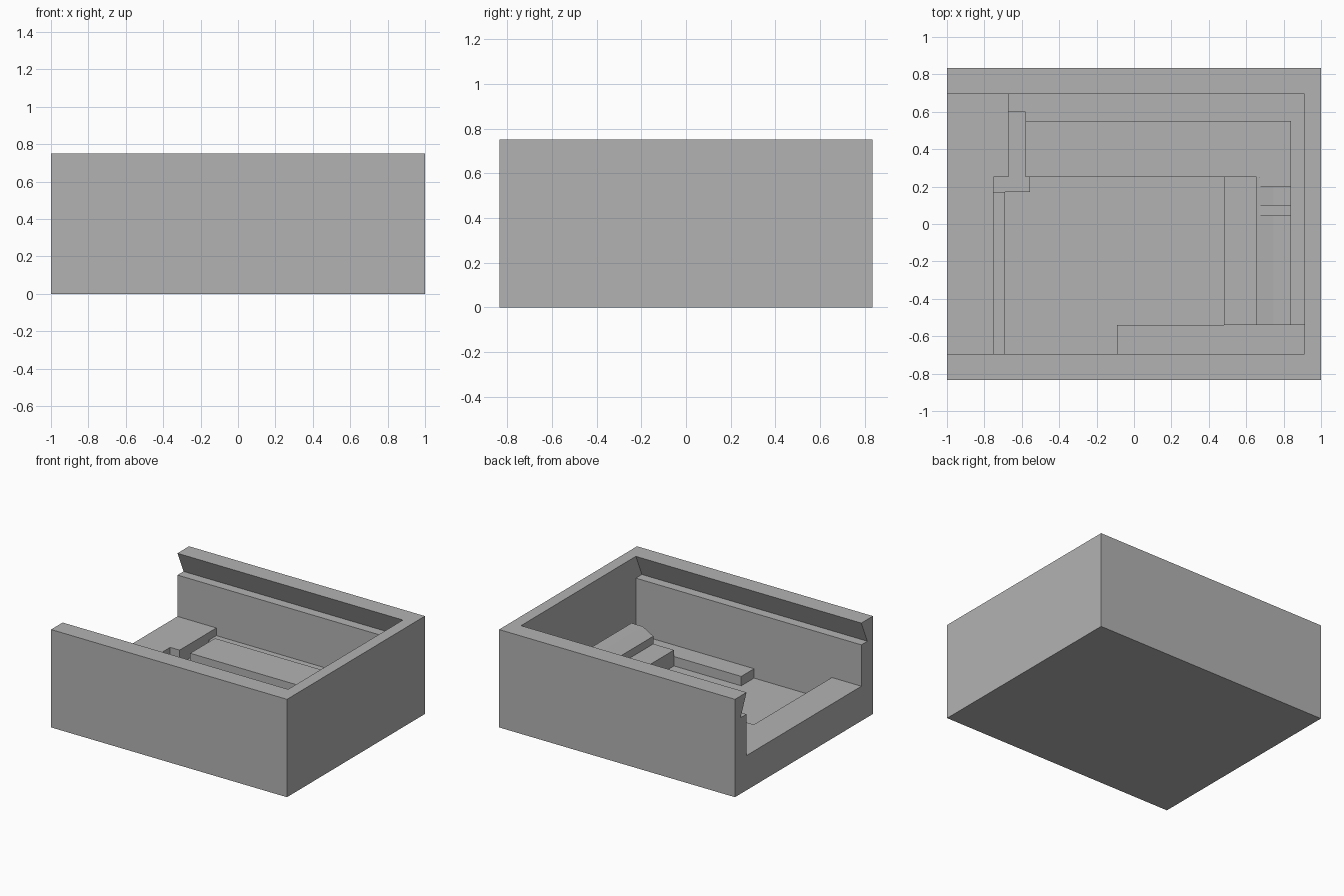
import bpy, bmesh

old = bpy.data.objects.get("Cube")
if old:
    bpy.data.objects.remove(old, do_unlink=True)

grey = bpy.data.materials.new("plain grey")
grey.use_nodes = True
grey.diffuse_color = (0.45, 0.45, 0.45, 1)
grey.node_tree.nodes["Principled BSDF"].inputs["Base Color"].default_value = (0.45, 0.45, 0.45, 1)


def prism(name, outline, axis, start, end):
    """Extrude an outline along x (points are y, z) or along y (points are x, z)."""
    bm = bmesh.new()
    place = (lambda a, b: (start, a, b)) if axis == "x" else (lambda a, b: (a, start, b))
    face = bm.faces.new([bm.verts.new(place(a, b)) for a, b in outline])
    moved = bmesh.ops.extrude_face_region(bm, geom=[face])["geom"]
    shift = (end - start, 0, 0) if axis == "x" else (0, end - start, 0)
    bmesh.ops.translate(bm, vec=shift, verts=[v for v in moved if isinstance(v, bmesh.types.BMVert)])
    bmesh.ops.recalc_face_normals(bm, faces=bm.faces)
    mesh = bpy.data.meshes.new(name)
    bm.to_mesh(mesh)
    bm.free()
    mesh.materials.append(grey)
    obj = bpy.data.objects.new(name, mesh)
    bpy.context.collection.objects.link(obj)
    return obj


def box(name, x0, x1, y0, y1, z0, z1):
    return prism(name, [(x0, z0), (x1, z0), (x1, z1), (x0, z1)], "y", y0, y1)


def cut(body, cutter):
    cutter.hide_render = True
    mod = body.modifiers.new("cut", "BOOLEAN")
    mod.operation = "DIFFERENCE"
    mod.solver = "EXACT"
    mod.object = cutter
    bpy.context.view_layer.objects.active = body
    bpy.ops.object.modifier_apply(modifier=mod.name)
    bpy.data.objects.remove(cutter, do_unlink=True)


TOP, LEDGE, SHELF, FLOOR = 0.75, 0.583, 0.266, 0.085
WALL, END, OPEN = 0.695, 0.912, -1.1

tray = box("tray", -1, 1, -0.835, 0.835, 0, TOP)

# Undercut lid groove, open at one end
lean = 0.073 / (TOP - LEDGE) * 0.05
cut(tray, prism("lid_groove", [
    (-WALL - 0.073, LEDGE), (WALL + 0.073, LEDGE),
    (WALL - lean, TOP + 0.05), (lean - WALL, TOP + 0.05)], "x", OPEN, END))

# Interior down to the shelf, with the ramped block left standing at the closed end
cut(tray, prism("interior", [
    (OPEN, SHELF), (0.655, SHELF), (0.745, 0.317), (END, 0.317),
    (END, 0.65), (OPEN, 0.65)], "y", -WALL, WALL))

# Recesses in the shelf: x range, y range, bottom height
recesses = {
    "rear_shelf": (0.6, 0.84, 0.25, 0.6, SHELF),
    "open_end_step": (-0.75, -0.6, -WALL, 0.17, 0.2),
    "corner_recess": (-0.75, -0.555, 0.17, 0.25, 0.157),
    "link_channel": (-0.67, -0.58, 0.22, 0.6, 0.157),
    "rear_channel": (-0.67, END, 0.55, WALL, 0.207),
    "end_channel": (0.84, END, -0.54, 0.6, 0.207),
    "support_step": (0.4, 0.655, -0.54, 0.25, 0.207),
    "front_bar_top": (-0.2, END, -WALL, -0.54, 0.157),
    "floor_front": (-0.69, -0.09, -WALL, 0.17, FLOOR),
    "floor_rear": (-0.555, 0.48, -0.54, 0.25, FLOOR),
    "slot_rear": (0.67, 0.84, 0.2, 0.25, 0.27),
    "slot_front": (0.67, 0.84, 0.045, 0.1, 0.27),
}
for name, (x0, x1, y0, y1, bottom) in recesses.items():
    cut(tray, box(name, x0, x1, y0, y1, bottom, 0.6))

# One material, flat faces
tray.data.materials.clear()
tray.data.materials.append(grey)
for face in tray.data.polygons:
    face.material_index = 0
    face.use_smooth = False
